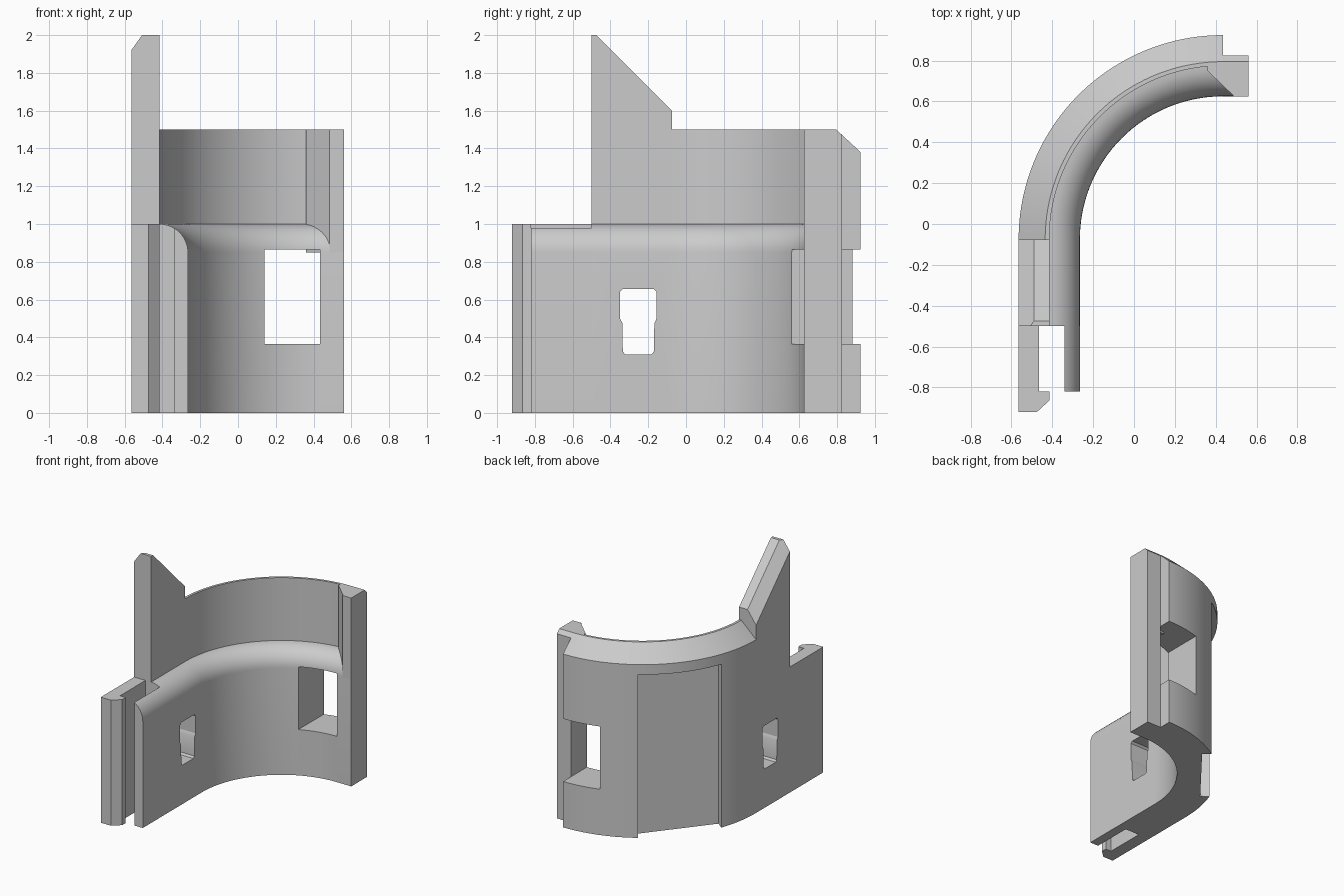
import bpy, bmesh, math
from math import cos, sin, radians
from mathutils import Vector

cube = bpy.data.objects.get("Cube")
if cube:
    bpy.data.objects.remove(cube, do_unlink=True)

grey = bpy.data.materials.new("plain grey")
grey.use_nodes = True
colour = (0.6, 0.6, 0.6, 1)
grey.diffuse_color = colour
grey.node_tree.nodes["Principled BSDF"].inputs["Base Color"].default_value = colour

CX, CY = 0.435, -0.075      # centre of the curved wall
FRONT, END = -0.5, 0.56     # ends of the straight walls


def loft(name, rings, clip=None):
    """Closed solid through matching rings of points, optionally cut off at a height."""
    bm = bmesh.new()
    rows = [[bm.verts.new(p) for p in ring] for ring in rings]
    n = len(rows[0])
    for a, b in zip(rows, rows[1:]):
        for i in range(n):
            j = (i + 1) % n
            bm.faces.new((a[i], a[j], b[j], b[i]))
    bm.faces.new(rows[0])
    bm.faces.new(rows[-1])
    if clip:
        geom = bm.verts[:] + bm.edges[:] + bm.faces[:]
        bmesh.ops.bisect_plane(bm, geom=geom, plane_co=(0, 0, clip),
                               plane_no=(0, 0, 1), clear_outer=True)
        bmesh.ops.holes_fill(bm, edges=[e for e in bm.edges if e.is_boundary])
    bmesh.ops.recalc_face_normals(bm, faces=bm.faces[:])
    mesh = bpy.data.meshes.new(name)
    bm.to_mesh(mesh)
    bm.free()
    mesh.materials.append(grey)
    obj = bpy.data.objects.new(name, mesh)
    bpy.context.collection.objects.link(obj)
    return obj


def prism(name, outline, z0, z1):
    return loft(name, [[(x, y, z) for x, y in outline] for z in (z0, z1)])


def sweep(name, profile, stations):
    """Carry a (radius, height) profile through stations of (x, y, angle)."""
    return loft(name, [[(x + r * cos(a), y + r * sin(a), z) for r, z in profile]
                       for x, y, a in stations])


def cut(obj, cutter):
    mod = obj.modifiers.new("cut", "BOOLEAN")
    mod.operation = "DIFFERENCE"
    mod.solver = "EXACT"
    mod.object = cutter
    bpy.context.view_layer.objects.active = obj
    bpy.ops.object.modifier_apply(modifier=mod.name)
    bpy.data.objects.remove(cutter, do_unlink=True)


def rounded(last):
    """Rounded inner shoulder, from the given angle down to the inner face."""
    steps = 10
    return [(0.85 + 0.15 * cos(a), 0.85 + 0.15 * sin(a)) for a in
            (radians(last + (180 - last) * i / steps) for i in range(steps + 1))]


# Curved wall with chamfered rim and inner shoulder
rim = [(0.87, 1.5), (0.85, 1.5)]
base = [(0.70, 0), (1, 0)]
arc = [(CX, CY, radians(180 - 90 * i / 48)) for i in range(49)]
curved_wall = sweep("curved_wall", base + [(1, 1.38)] + rim + rounded(90), arc)

# Rectangular window
cut(curved_wall, prism("window_cutter", [(0.14, 0.3), (0.436, 0.3), (0.436, 1.1), (0.14, 1.1)],
                       0.365, 0.865))

# Flat recess on the outside of the curve
normal = Vector((cos(radians(141.3)), sin(radians(141.3))))
side = Vector((-normal.y, normal.x))
centre = Vector((CX, CY))
recess = [centre + normal * d + side * s
          for d, s in ((0.88, -0.314), (0.88, 0.314), (1.1, 0.314), (1.1, -0.314))]
cut(curved_wall, prism("recess_cutter", recess, -0.1, 1.3))

# Straight side wall
side_wall = sweep("side_wall", base + [(1, 1)] + rounded(90),
                  [(CX, y, math.pi) for y in (FRONT, CY)])

# Keyhole through the side wall, stepped and with softened corners
half = [(0.0, 0.31), (0.07, 0.31), (0.082, 0.325), (0.085, 0.475), (0.097, 0.5),
        (0.097, 0.64), (0.083, 0.655), (0.0, 0.655)]
hole = half + [(-y, z) for y, z in half[-2:0:-1]]
cut(side_wall, loft("keyhole_cutter", [[(x, y - 0.2525, z) for y, z in hole]
                                       for x in (-0.7, -0.1)]))

# End wall, thinner on the outside
sweep("end_wall", [(0.70, 0), (0.90, 0), (0.90, 1.47)] + rim + rounded(90),
      [(x, CY, math.pi / 2) for x in (CX, END)])

# Bevelled post above the shoulder
prism("end_post", [(0.36, 0.775), (0.36, 0.75), (0.485, 0.63), (0.485, 0.625),
                   (END, 0.625), (END, 0.79)], 0.85, 1.5)

# Inner and outer lips of the front slot
sweep("inner_lip", [(0.70, 0), (0.775, 0)] + rounded(120),
      [(CX, y, math.pi) for y in (-0.82, FRONT)])
prism("outer_hooked_lip", [(-0.565, FRONT), (-0.565, -0.92), (-0.475, -0.92), (-0.415, -0.865),
                           (-0.415, -0.82), (-0.465, -0.82), (-0.465, FRONT)], 0, 1)

# Tall sloped fin with a bevelled outer edge
rings = []
for y in (FRONT, CY):
    top = 1.525 - y
    rings.append([(x, y, z) for x, z in ((-0.565, 1), (-0.565, top - 0.105), (-0.49, top),
                                         (-0.415, top), (-0.415, 1))])
loft("sloped_fin", rings, clip=2)

# Smooth curved faces, keep hard edges
bpy.ops.object.select_all(action="DESELECT")
for obj in bpy.context.collection.objects:
    if obj.type == "MESH" and grey.name in obj.data.materials:
        obj.select_set(True)
        bpy.context.view_layer.objects.active = obj
bpy.ops.object.shade_smooth_by_angle(angle=radians(25))
